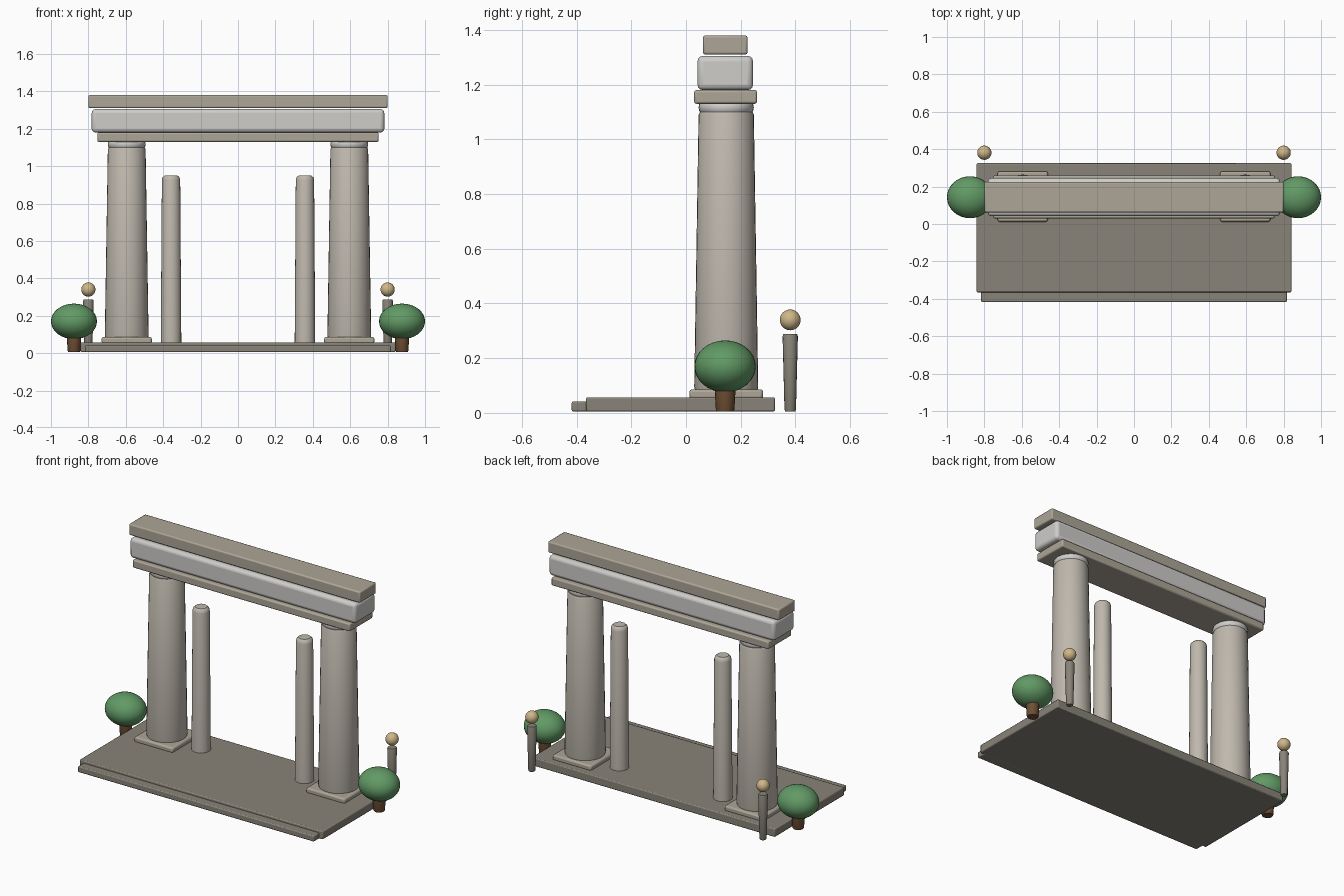
import bpy, math

if "Cube" in bpy.data.objects:
    bpy.data.objects.remove(bpy.data.objects["Cube"])

def mat(name, c):
    m = bpy.data.materials.new(name)
    m.diffuse_color = (*c, 1)
    m.use_nodes = True
    m.node_tree.nodes["Principled BSDF"].inputs["Base Color"].default_value = m.diffuse_color
    return m

STONE = mat("stone", (0.52, 0.48, 0.42))
PALE = mat("pale_stone", (0.62, 0.61, 0.59))
TRIM = mat("trim_stone", (0.42, 0.38, 0.31))
FLOOR = mat("floor_stone", (0.25, 0.23, 0.19))
LEAF = mat("leaf", (0.12, 0.32, 0.13))
BARK = mat("bark", (0.16, 0.08, 0.035))
GLOW = mat("lamp_glow", (0.62, 0.47, 0.25))

def finish(o, name, m, angle=35):
    o.name = name
    o.data.materials.append(m)
    bpy.ops.object.shade_smooth_by_angle(angle=math.radians(angle))
    return o

def box(name, x, y, z, m, bevel=0.006, seg=2):
    """Bevelled box from (min, max) ranges."""
    bpy.ops.mesh.primitive_cube_add(size=1, location=[(a + b) / 2 for a, b in (x, y, z)])
    o = bpy.context.object
    o.scale = [b - a for a, b in (x, y, z)]
    bpy.ops.object.transform_apply(location=False, rotation=False, scale=True)
    finish(o, name, m)
    b = o.modifiers.new("bevel", "BEVEL")
    b.width, b.segments = bevel, seg

def lathe(name, profile, x, y, m, n=32):
    """Closed solid of revolution from (radius, z) points."""
    verts = [(r * math.cos(2 * math.pi * i / n), r * math.sin(2 * math.pi * i / n), z)
             for r, z in profile for i in range(n)]
    faces = [(k * n + i, k * n + (i + 1) % n, (k + 1) * n + (i + 1) % n, (k + 1) * n + i)
             for k in range(len(profile) - 1) for i in range(n)]
    faces += [tuple(reversed(range(n))), tuple(range(len(verts) - n, len(verts)))]
    me = bpy.data.meshes.new(name)
    me.from_pydata(verts, [], faces)
    o = bpy.data.objects.new(name, me)
    bpy.context.collection.objects.link(o)
    o.location = (x, y, 0)
    bpy.ops.object.select_all(action='DESELECT')
    bpy.context.view_layer.objects.active = o
    o.select_set(True)
    finish(o, name, m)

def ball(name, loc, radii, m):
    bpy.ops.mesh.primitive_uv_sphere_add(segments=32, ring_count=16, radius=1, location=loc)
    o = bpy.context.object
    o.scale = radii
    bpy.ops.object.transform_apply(location=False, rotation=False, scale=True)
    finish(o, name, m, 60)

Y = 0.147  # line of the gateway

# floor and front step
box("floor_slab", (-0.842, 0.842), (-0.365, 0.325), (0.005, 0.057), FLOOR)
box("front_step", (-0.817, 0.817), (-0.418, -0.355), (0.005, 0.042), FLOOR)

# entablature
box("lower_beam", (-0.752, 0.752), (0.03, 0.26), (1.13, 1.18), TRIM, 0.008)
box("middle_beam", (-0.782, 0.782), (0.042, 0.245), (1.18, 1.305), PALE, 0.02, 3)
box("top_beam", (-0.80, 0.80), (0.062, 0.225), (1.31, 1.38), TRIM, 0.008)

for s, side in ((-1, "left"), (1, "right")):
    # main column
    cx = 0.595 * s
    box(side + "_plinth", (cx - 0.134, cx + 0.134), (Y - 0.135, Y + 0.135), (0.05, 0.086), TRIM, 0.01)
    lathe(side + "_column", [(0.112, 0.075), (0.117, 0.095), (0.101, 1.09), (0.096, 1.10)], cx, Y, STONE)
    lathe(side + "_column_neck", [(0.092, 1.095), (0.099, 1.105), (0.101, 1.117),
                                  (0.099, 1.128), (0.094, 1.135)], cx, Y, PALE)
    # slim inner post
    lathe(side + "_inner_post", [(0.055, 0.05), (0.049, 0.925), (0.045, 0.94), (0.034, 0.95)],
          0.358 * s, Y, STONE, 24)
    # shrub
    lathe(side + "_shrub_trunk", [(0.031, 0.005), (0.034, 0.012), (0.039, 0.10)], 0.877 * s, Y - 0.004, BARK, 16)
    ball(side + "_shrub_crown", (0.877 * s, Y - 0.004, 0.17), (0.123, 0.112, 0.095), LEAF)
    # lamp
    lathe(side + "_lamp_post", [(0.018, 0.005), (0.021, 0.012), (0.028, 0.28), (0.025, 0.288)],
          0.8 * s, 0.381, FLOOR, 16)
    ball(side + "_lamp_globe", (0.8 * s, 0.381, 0.34), (0.038, 0.038, 0.038), GLOW)
